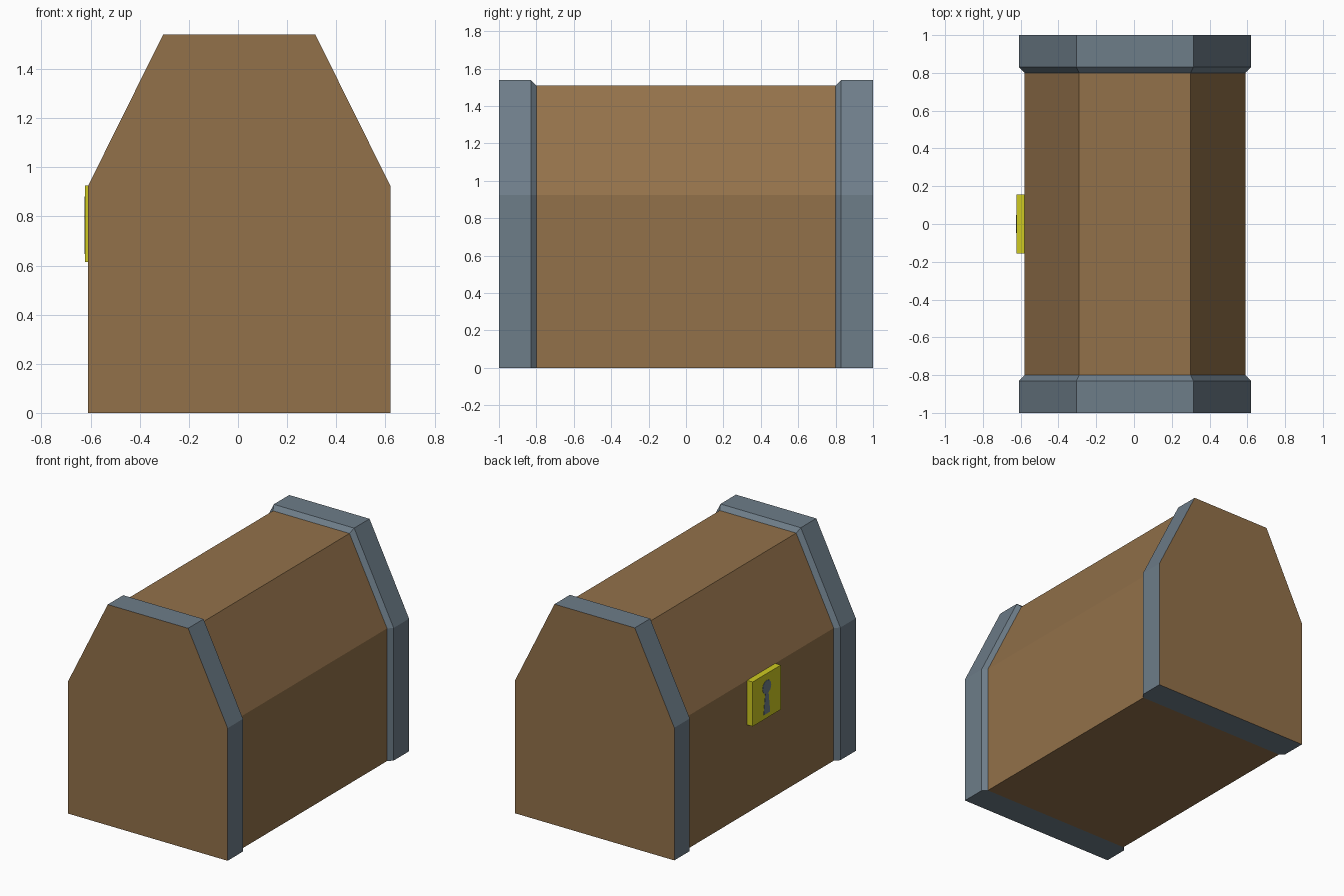
import bpy, bmesh, math

if "Cube" in bpy.data.objects:
    bpy.data.objects.remove(bpy.data.objects["Cube"])

CX = 0.005  # side-to-side centre of the chest shell


def material(name, rgb):
    m = bpy.data.materials.new(name)
    m.diffuse_color = (*rgb, 1)
    m.use_nodes = True
    m.node_tree.nodes["Principled BSDF"].inputs["Base Color"].default_value = m.diffuse_color
    return m


wood = material("brown wood", (0.29, 0.165, 0.068))
slate = material("slate metal", (0.155, 0.205, 0.25))
brass = material("yellow brass", (0.62, 0.59, 0.015))


def finish(name, bm, mats):
    bmesh.ops.recalc_face_normals(bm, faces=bm.faces)
    me = bpy.data.meshes.new(name)
    bm.to_mesh(me)
    bm.free()
    for m in mats:
        me.materials.append(m)
    ob = bpy.data.objects.new(name, me)
    bpy.context.collection.objects.link(ob)
    return ob


def loft(bm, rings):
    """Skin closed rings of points and cap both ends."""
    vs = [[bm.verts.new(p) for p in r] for r in rings]
    n = len(vs[0])
    for a, b in zip(vs, vs[1:]):
        for i in range(n):
            j = (i + 1) % n
            bm.faces.new((a[i], a[j], b[j], b[i]))
    bm.faces.new(vs[0])
    bm.faces.new(vs[-1])


def section(y, half, top_half, height):
    pts = [(-half, 0), (half, 0), (half, 0.925), (top_half, height),
           (-top_half, height), (-half, 0.925)]
    return [(CX + x, y, z) for x, z in pts]


# Chest shell: raised bevelled metal bands at both ends, wooden panels elsewhere
big, small = (0.615, 0.31, 1.54), (0.585, 0.295, 1.51)
stations = [(-1, big), (-0.83, big), (-0.80, small),
            (0.80, small), (0.83, big), (1, big)]
bm = bmesh.new()
loft(bm, [section(y, *s) for y, s in stations])
bm.normal_update()
for f in bm.faces:
    y = abs(f.calc_center_median().y)
    f.material_index = 1 if 0.8 < y < 0.99 else 0
finish("chest_shell", bm, [wood, slate])

# Lock plate
bm = bmesh.new()
loft(bm, [[(x, -0.155, 0.615), (x, 0.155, 0.615), (x, 0.155, 0.925), (x, -0.155, 0.925)]
          for x in (-0.58, -0.623)])
finish("lock_plate", bm, [brass])

# Keyhole: round head with a flared slot below, as a thin plate
R, ZC = 0.048, 0.832
outline = [(-0.036, 0.647), (0.036, 0.647)]
for i in range(11):
    a = math.radians(-68 + i * 31.6)
    outline.append((R * math.cos(a), ZC + R * math.sin(a)))
bm = bmesh.new()
loft(bm, [[(x, y, z) for y, z in outline] for x in (-0.621, -0.625)])
finish("keyhole", bm, [slate])
